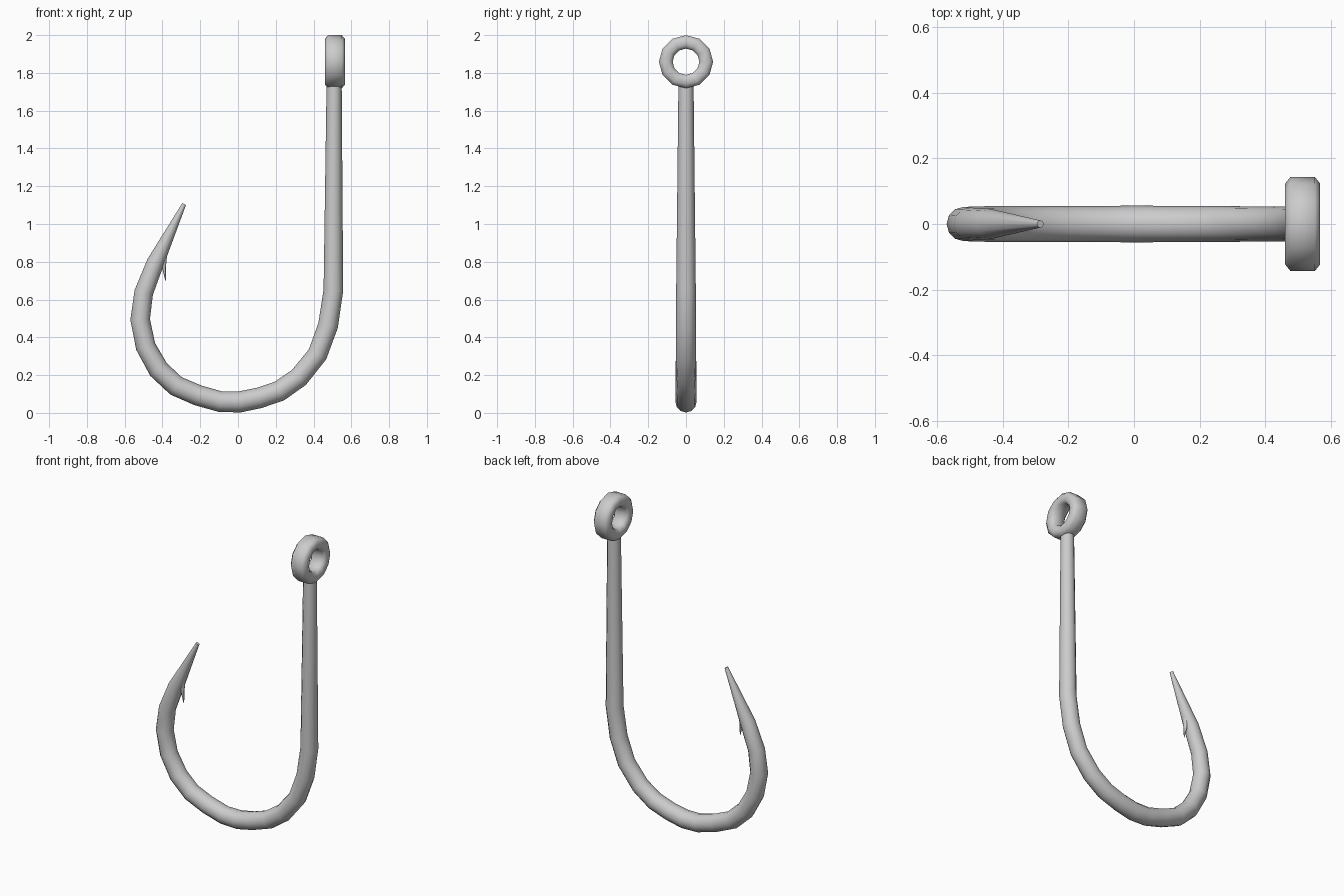
import bpy, bmesh, math
from mathutils import Vector

if "Cube" in bpy.data.objects:
    bpy.data.objects.remove(bpy.data.objects["Cube"])


def finish(name, bm):
    bmesh.ops.recalc_face_normals(bm, faces=bm.faces)
    me = bpy.data.meshes.new(name)
    bm.to_mesh(me)
    bm.free()
    ob = bpy.data.objects.new(name, me)
    bpy.context.collection.objects.link(ob)
    for p in me.polygons:
        p.use_smooth = len(p.vertices) == 4
    return ob


def bridge(bm, a, b):
    n = len(a)
    for i in range(n):
        j = (i + 1) % n
        bm.faces.new((a[i], a[j], b[j], b[i]))


def sweep(name, path, sides, depth=1.0):
    """Tube along (x, z, radius) points in the y = 0 plane; depth scales y."""
    bm = bmesh.new()
    pts = [Vector((x, 0, z)) for x, z, r in path]
    rings = []
    for i, p in enumerate(pts):
        d1 = (p - pts[max(i - 1, 0)]).normalized()
        d2 = (pts[min(i + 1, len(pts) - 1)] - p).normalized()
        t = (d1 + d2).normalized()
        side = Vector((t.z, 0, -t.x))
        r = path[i][2]
        ring = []
        for k in range(sides):
            a = 2 * math.pi * k / sides
            off = side * math.cos(a) * r + Vector((0, math.sin(a) * r * depth, 0))
            ring.append(bm.verts.new(p + off))
        rings.append(ring)
    for a, b in zip(rings, rings[1:]):
        bridge(bm, a, b)
    bm.faces.new(rings[0])
    bm.faces.new(rings[-1])
    return finish(name, bm)


# Shank, bend and tapered point in one sweep
sweep("hook_wire", [
    (0.509, 1.745, 0.040), (0.505, 0.650, 0.052), (0.477, 0.463, 0.053),
    (0.421, 0.310, 0.053), (0.323, 0.188, 0.054), (0.220, 0.116, 0.055),
    (0.111, 0.079, 0.055), (0.008, 0.058, 0.056), (-0.095, 0.060, 0.055),
    (-0.212, 0.093, 0.055), (-0.328, 0.143, 0.055), (-0.421, 0.230, 0.055),
    (-0.489, 0.352, 0.053), (-0.518, 0.495, 0.052), (-0.499, 0.638, 0.050),
    (-0.437, 0.796, 0.046), (-0.285, 1.106, 0.011)], 12)

# Barb: thin spike pointing back down from the point
sweep("barb", [(-0.385, 0.90, 0.012), (-0.394, 0.82, 0.017),
               (-0.392, 0.77, 0.010), (-0.383, 0.70, 0.002)], 8, 1.1)

# Line eye: rounded oblong section turned around the x axis
section = [(0.037, 0.036), (0.053, 0.016), (0.053, -0.016), (0.037, -0.036),
           (-0.037, -0.036), (-0.053, -0.016), (-0.053, 0.016), (-0.037, 0.036)]
bm = bmesh.new()
rings = []
for i in range(12):
    a = 2 * math.pi * i / 12
    rings.append([bm.verts.new((0.513 + x, math.sin(a) * (0.106 + r) * 1.01,
                                1.859 + math.cos(a) * (0.106 + r) * 0.99))
                  for x, r in section])
for i in range(12):
    bridge(bm, rings[i], rings[(i + 1) % 12])
finish("line_eye", bm)
